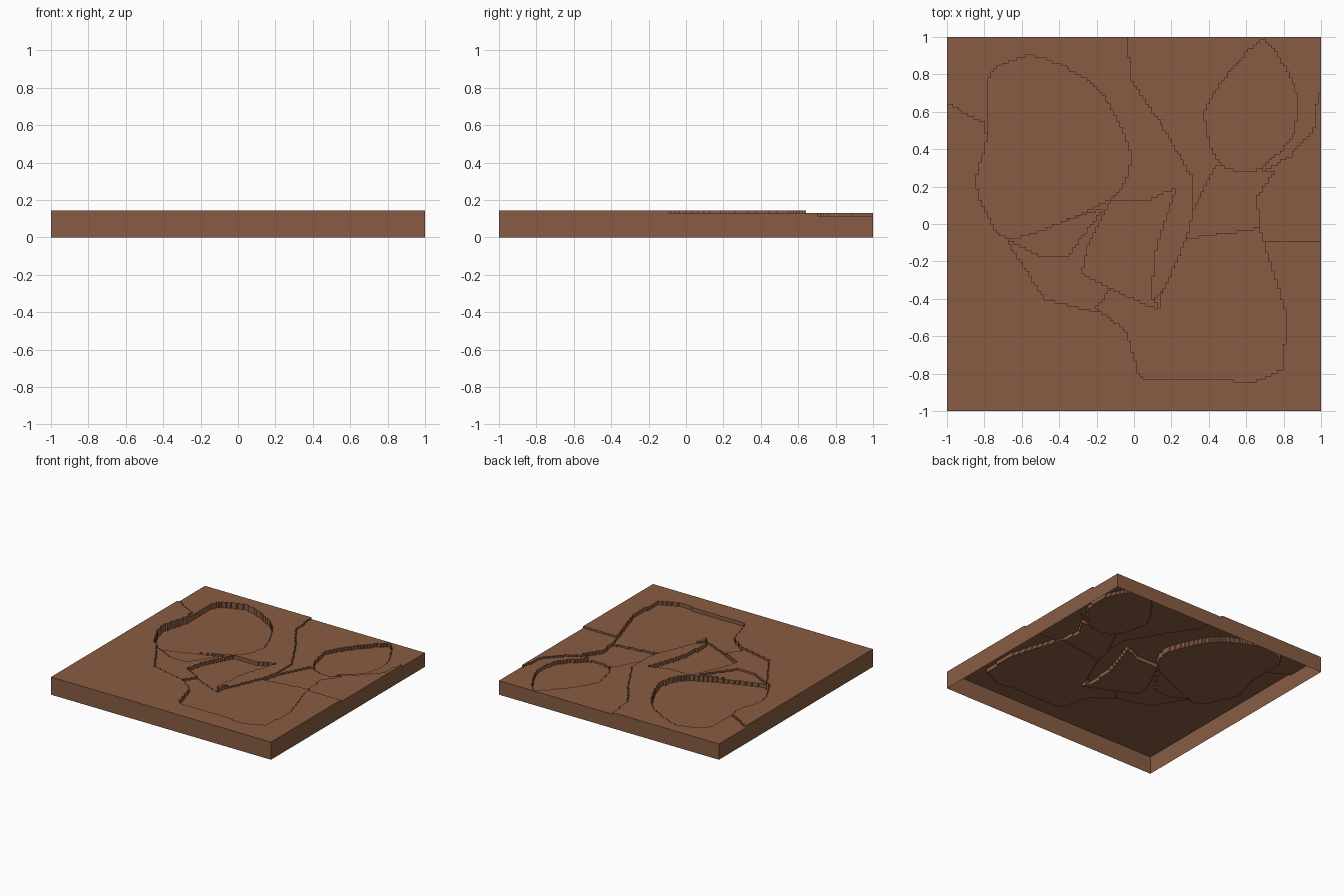
import bpy
from mathutils import Vector

if "Cube" in bpy.data.objects:
    bpy.data.objects.remove(bpy.data.objects["Cube"])

N = 128                 # cells per side, gives the finely stepped plate outlines
CELL = 2 / N
RIM = 0.145             # height of the outer plate

# Plates as (height, rounded outline?, key corners); later plates cut over earlier ones
PLATES = [
    # upper shelf, including the lower left step, the ridge and the right shelf
    (.13, False, "shelf", [(-1.1, .7), (-.8, .54), (-.67, -.1), (-.48, -.4), (-.2, -.47), (.1, -.4),
                           (.4, -.1), (.85, -.1), (1.1, -.1), (1.1, 1.1), (-1.1, 1.1)]),
    # top right step
    (.115, False, "step", [(-.03, 1.1), (-.02, .78), (.15, .53), (.31, .25), (.31, .07), (.83, .36),
                           (.97, .52), (.98, .7), (1.1, .75), (1.1, 1.1)]),
    # lower right basin
    (.115, False, "basin", [(.28, -.08), (.14, -.4), (.14, -.46), (-.12, -.34), (-.2, -.45),
                            (-.04, -.57), (.03, -.82), (.65, -.84), (.79, -.78), (.82, -.5),
                            (.67, -.02)]),
    # thin step under the big basin
    (.115, False, "step", [(-.68, -.08), (-.5, -.17), (-.35, -.17), (-.17, .08)]),
    # centre basin
    (.10, False, "basin", [(-.12, .13), (.08, .13), (.22, .19), (.12, -.12), (.09, -.38),
                           (.14, -.46), (-.12, -.35), (-.28, -.27), (-.24, -.1)]),
    # middle right basin
    (.10, False, "basin", [(.32, .07), (.28, -.08), (.67, -.02), (.66, .15), (.75, .28), (.44, .32)]),
    # big upper left basin
    (.085, True, "basin", [(-.78, .48), (-.77, .8), (-.53, .9), (-.2, .73), (-.02, .38),
                           (-.12, .14), (-.67, -.08), (-.84, .2)]),
    # upper right basin
    (.085, True, "basin", [(.45, .33), (.38, .6), (.52, .82), (.7, .98), (.87, .7), (.84, .46),
                           (.64, .28)]),
]


def rounded(points, steps=6, pull=.35):
    """Closed cardinal spline through the key corners."""
    pts, out = [Vector(p) for p in points], []
    for k in range(len(pts)):
        a, b, c, d = (pts[(k + m) % len(pts)] for m in range(4))
        m1, m2 = (c - a) * pull, (d - b) * pull
        for s in range(steps):
            t = s / steps
            u = t * t * (3 - 2 * t)
            out.append(b * (1 - u) + c * u + m1 * (t * (1 - t) ** 2) - m2 * (t * t * (1 - t)))
    return out


def inside(x, y, poly):
    hit = False
    for (x1, y1), (x2, y2) in zip(poly, poly[1:] + poly[:1]):
        if (y1 > y) != (y2 > y) and x < x1 + (y - y1) * (x2 - x1) / (y2 - y1):
            hit = not hit
    return hit


outlines = [(z, rounded(p) if soft else p) for z, soft, _, p in PLATES]


def plate_height(i, j):
    if not (0 <= i < N and 0 <= j < N):
        return 0.0
    x, y = -1 + (i + .5) * CELL, -1 + (j + .5) * CELL
    h = RIM
    for z, poly in outlines:
        if inside(x, y, poly):
            h = z
    return h


height = {(i, j): plate_height(i, j) for i in range(-1, N + 1) for j in range(-1, N + 1)}
verts, faces, index = [], [], {}


def vert(i, j, z):
    key = (i, j, z)
    if key not in index:
        index[key] = len(verts)
        verts.append((-1 + i * CELL, -1 + j * CELL, z))
    return index[key]


# Flat tops, plus a wall wherever a neighbour is lower (outer skirt too, open below)
RING = [(0, 0), (1, 0), (1, 1), (0, 1)]
for i in range(N):
    for j in range(N):
        h = height[i, j]
        corners = [(i + a, j + b) for a, b in RING]
        faces.append([vert(*c, h) for c in corners])
        for k in range(4):
            p, q = corners[k], corners[(k + 1) % 4]
            # the neighbour lies to the right of the edge p -> q
            low = height[i + q[1] - p[1], j - q[0] + p[0]]
            if low < h:
                faces.append([vert(*p, low), vert(*q, low), vert(*q, h), vert(*p, h)])

mesh = bpy.data.meshes.new("stepped_ground")
mesh.from_pydata(verts, [], faces)
mesh.update()
soil = bpy.data.materials.new("brown soil")
soil.diffuse_color = (.25, .108, .056, 1)
soil.use_nodes = True
soil.node_tree.nodes["Principled BSDF"].inputs["Base Color"].default_value = soil.diffuse_color
mesh.materials.append(soil)
ground = bpy.data.objects.new("stepped_ground", mesh)
bpy.context.collection.objects.link(ground)
